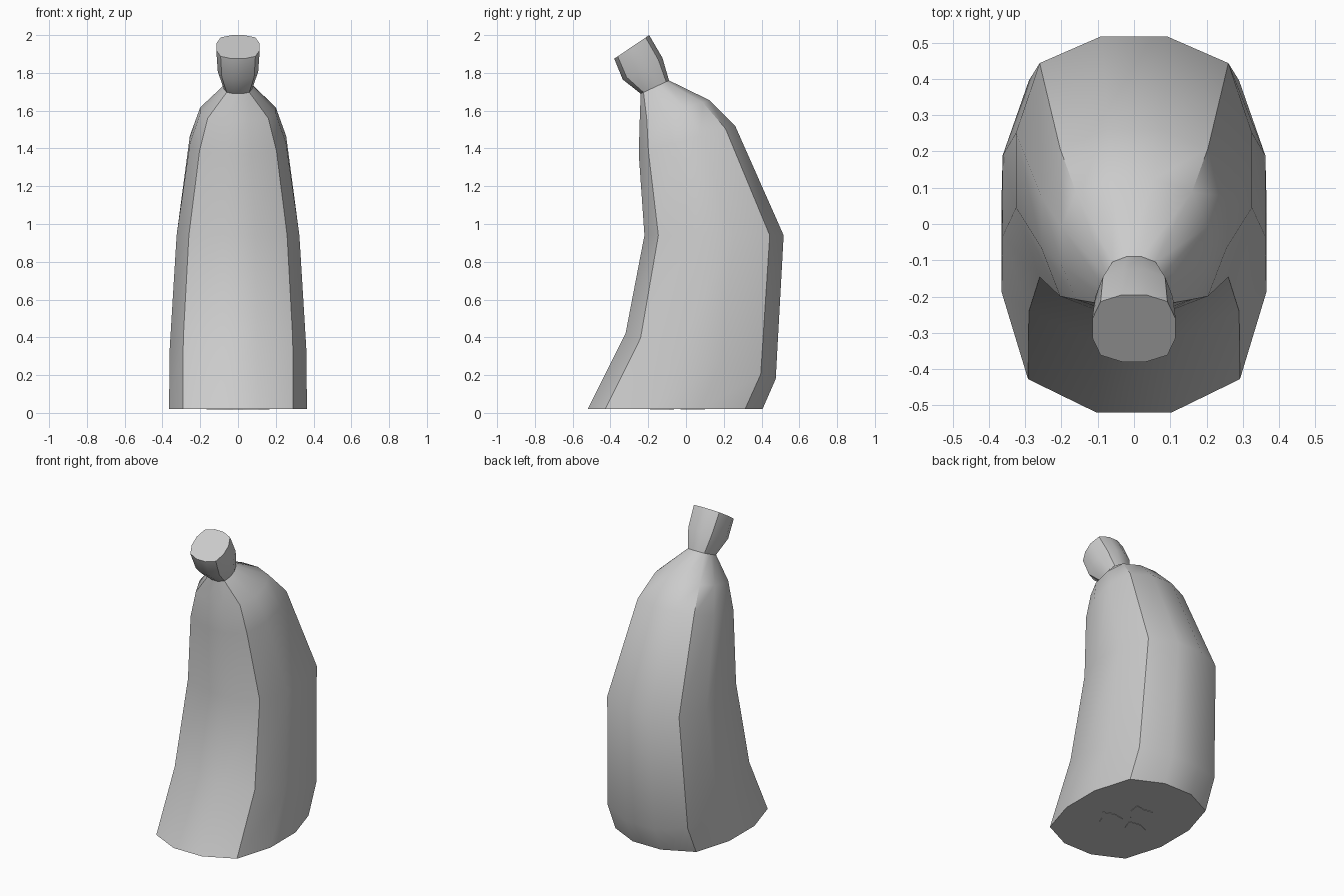
import bpy, bmesh, math
from mathutils import Vector

if "Cube" in bpy.data.objects:
    bpy.data.objects.remove(bpy.data.objects["Cube"])

# rounded twelve-sided cross-section, unit half-widths
QUAD = [(0.28, -1), (0.8, -0.8), (1, -0.28)]
SECTION = QUAD + [(x, -y) for x, y in QUAD[::-1]]
SECTION += [(-x, -y) for x, y in SECTION]


def loft(name, rings, cap_bulge=0.0, cap_start=True, cap_end=True):
    """Each ring: half-width, front (y, z), back (y, z)."""
    bm = bmesh.new()
    loops = []
    for w, f, b in rings:
        front, back = Vector((0, *f)), Vector((0, *b))
        mid, half = (front + back) / 2, (back - front) / 2
        loops.append([bm.verts.new(mid + half * v + Vector((w * u, 0, 0)))
                      for u, v in SECTION])
    n = len(SECTION)
    for a, b in zip(loops, loops[1:]):
        for i in range(n):
            j = (i + 1) % n
            bm.faces.new((a[i], a[j], b[j], b[i]))
    if cap_start:
        bm.faces.new(loops[0][::-1])
    if cap_end:
        bm.faces.new(loops[-1])
    bmesh.ops.recalc_face_normals(bm, faces=bm.faces)
    return finish(name, bm)


def finish(name, bm):
    mesh = bpy.data.meshes.new(name)
    bm.to_mesh(mesh)
    bm.free()
    ob = bpy.data.objects.new(name, mesh)
    bpy.context.collection.objects.link(ob)
    bpy.ops.object.select_all(action='DESELECT')
    ob.select_set(True)
    bpy.context.view_layer.objects.active = ob
    bpy.ops.object.shade_smooth_by_angle(angle=math.radians(40))
    return ob


# curved fruit body with a flat cut base
neck = (0.075, (-0.24, 1.69), (-0.09, 1.76))
loft("fruit_body", [
    (0.365, (-0.52, 0.02), (0.405, 0.02)),
    (0.362, (-0.32, 0.42), (0.475, 0.18)),
    (0.325, (-0.22, 0.94), (0.517, 0.94)),
    (0.255, (-0.25, 1.37), (0.26, 1.52)),
    (0.20, (-0.245, 1.55), (0.125, 1.655)),
    neck], cap_end=False)

# flared stem leaning forward
loft("stem", [
    neck,
    (0.107, (-0.335, 1.765), (-0.125, 1.88)),
    (0.115, (-0.38, 1.875), (-0.195, 2.0))], cap_start=False)

# three faint core lobes on the cut face
bm = bmesh.new()
for k in range(3):
    a = math.radians(90 + 120 * k)
    pts = [(0.03, 0), (0.10, -0.5), (0.17, -0.35), (0.15, 0), (0.17, 0.35), (0.10, 0.5)]
    low = [bm.verts.new((r * math.cos(a + t), -0.06 + r * math.sin(a + t), 0.017))
           for r, t in pts]
    face = bm.faces.new(low)
    new = bmesh.ops.extrude_face_region(bm, geom=[face])["geom"]
    bmesh.ops.translate(bm, vec=(0, 0, 0.008),
                        verts=[g for g in new if isinstance(g, bmesh.types.BMVert)])
bmesh.ops.recalc_face_normals(bm, faces=bm.faces)
finish("core_lobes", bm)
